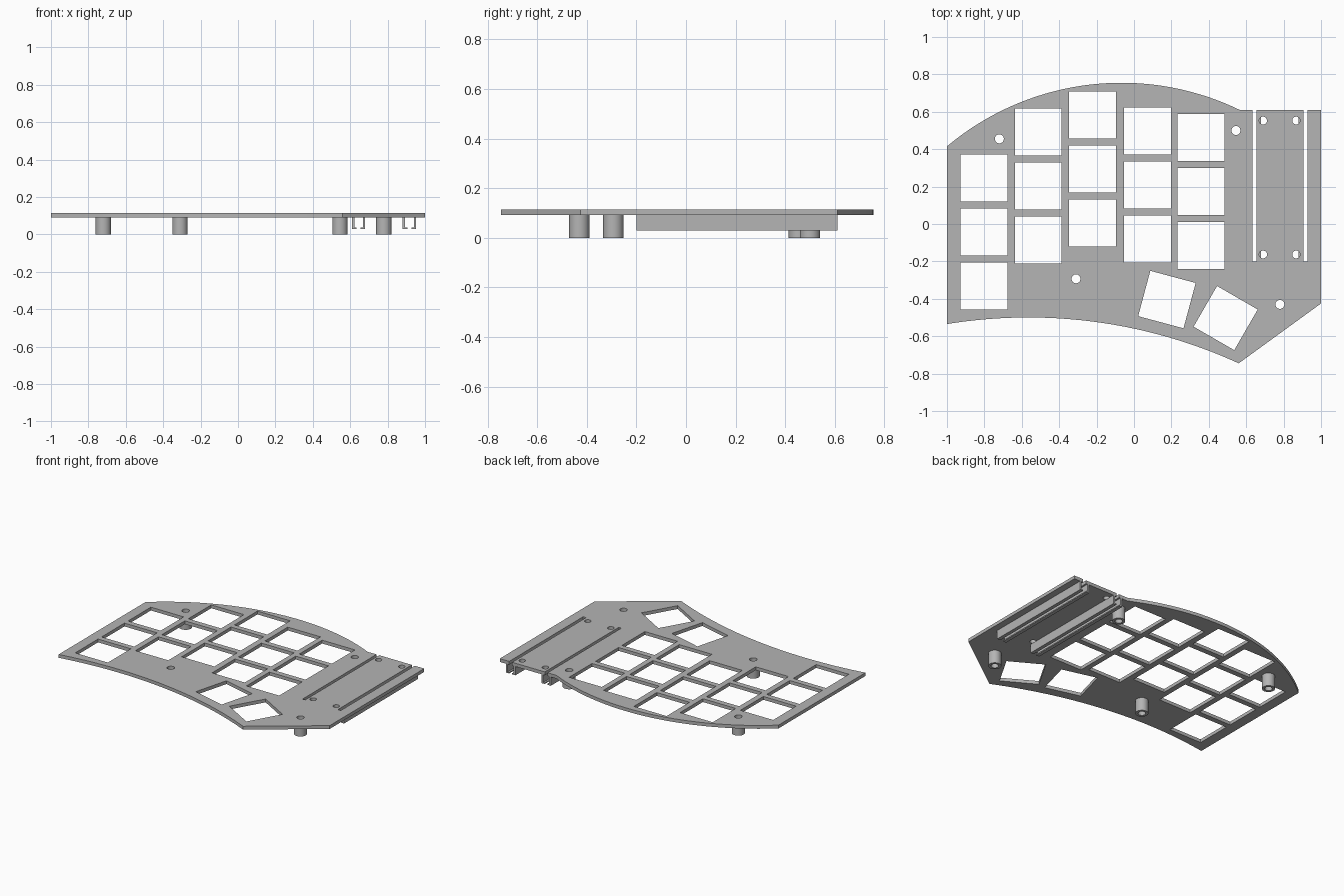
import bpy, bmesh
from math import sin, cos, pi, radians, atan2
from mathutils import Vector, Matrix

cube = bpy.data.objects.get("Cube")
if cube:
    bpy.data.objects.remove(cube)

grey = bpy.data.materials.new("plain grey")
grey.use_nodes = True
grey.diffuse_color = (0.46, 0.46, 0.46, 1)
grey.node_tree.nodes["Principled BSDF"].inputs["Base Color"].default_value = grey.diffuse_color


def circle(x, y, r, n=32):
    return [(x + r * cos(2 * pi * i / n), y + r * sin(2 * pi * i / n)) for i in range(n)]


def square(x, y, size, degrees=0):
    turn, h = Matrix.Rotation(radians(degrees), 2), size / 2
    return [tuple(Vector((x, y)) + turn @ Vector(c)) for c in ((-h, -h), (h, -h), (h, h), (-h, h))]


def arc(a, b, c, n=40):
    """Points on the circular arc from a through b to c."""
    (ax, ay), (bx, by), (cx, cy) = a, b, c
    d = 2 * (ax * (by - cy) + bx * (cy - ay) + cx * (ay - by))
    sa, sb, sc = ax * ax + ay * ay, bx * bx + by * by, cx * cx + cy * cy
    ox = (sa * (by - cy) + sb * (cy - ay) + sc * (ay - by)) / d
    oy = (sa * (cx - bx) + sb * (ax - cx) + sc * (bx - ax)) / d
    r = Vector((ax - ox, ay - oy)).length
    t0, t1 = atan2(ay - oy, ax - ox), atan2(cy - oy, cx - ox)
    steps = [t0 + (t1 - t0) * i / n for i in range(n + 1)]
    return [(ox + r * cos(t), oy + r * sin(t)) for t in steps]


def prism(name, loops, z0, z1, matrix=None):
    """Extrude an outline (first loop) with holes (other loops)."""
    curve = bpy.data.curves.new(name, "CURVE")
    curve.dimensions = "2D"
    curve.fill_mode = "BOTH"
    curve.extrude = (z1 - z0) / 2
    for loop in loops:
        spline = curve.splines.new("POLY")
        spline.points.add(len(loop) - 1)
        for point, (x, y) in zip(spline.points, loop):
            point.co = (x, y, 0, 1)
        spline.use_cyclic_u = True
    temp = bpy.data.objects.new(name + " outline", curve)
    bpy.context.collection.objects.link(temp)
    bpy.context.view_layer.update()
    mesh = bpy.data.meshes.new_from_object(temp.evaluated_get(bpy.context.evaluated_depsgraph_get()))
    bpy.data.objects.remove(temp)
    bm = bmesh.new()
    bm.from_mesh(mesh)
    bmesh.ops.translate(bm, verts=bm.verts, vec=(0, 0, (z0 + z1) / 2))
    if matrix:
        bmesh.ops.transform(bm, matrix=matrix, verts=bm.verts)
    bmesh.ops.remove_doubles(bm, verts=bm.verts, dist=0.0001)
    bmesh.ops.recalc_face_normals(bm, faces=bm.faces)
    bm.to_mesh(mesh)
    bm.free()
    mesh.materials.clear()
    mesh.materials.append(grey)
    obj = bpy.data.objects.new(name, mesh)
    bpy.context.collection.objects.link(obj)
    bpy.ops.object.select_all(action="DESELECT")
    obj.select_set(True)
    bpy.context.view_layer.objects.active = obj
    bpy.ops.object.shade_smooth_by_angle(angle=radians(30))
    return obj


PLATE_BOTTOM, PLATE_TOP = 0.091, 0.114
RAIL_FRONT, RAIL_BACK, RAIL_BOTTOM = -0.2, 0.61, 0.03
slots = [(0.634, 0.655), (0.905, 0.928)]

# Plate outline: curved back, two slots open at the back, angled corner, curved front
outline = arc((-1, 0.415), (-0.07, 0.755), (0.565, RAIL_BACK))
for x0, x1 in slots:
    outline += [(x0, RAIL_BACK), (x0, RAIL_FRONT), (x1, RAIL_FRONT), (x1, RAIL_BACK)]
outline += [(1, RAIL_BACK), (1, -0.425)]
outline += arc((0.56, -0.745), (-0.1, -0.54), (-1, -0.535))

# Key openings: five staggered columns of three, and two turned thumb keys
KEY, PITCH = 0.251, 0.289
columns = [(-0.803, 0.247), (-0.512, 0.492), (-0.222, 0.583), (0.071, 0.497), (0.359, 0.462)]
holes = [square(x, y - PITCH * row, KEY) for x, y in columns for row in range(3)]
holes += [square(0.176, -0.404, KEY, -15), square(0.49, -0.503, KEY, -30)]

# Screw holes over the posts and between the rails
posts = [(-0.72, 0.455), (-0.31, -0.293), (0.545, 0.5), (0.78, -0.43)]
holes += [circle(x, y, 0.024) for x, y in posts]
holes += [circle(x, y, 0.021) for x in (0.69, 0.867) for y in (0.553, -0.163)]
prism("key_plate", [outline] + holes, PLATE_BOTTOM, PLATE_TOP)

# Hollow standoff posts
for i, (x, y) in enumerate(posts):
    prism(f"post_{i + 1}", [circle(x, y, 0.041), circle(x, y, 0.024)], 0, PLATE_BOTTOM)

# Hooked rails below each slot, their feet pointing at one another
upright = Matrix.Rotation(pi / 2, 4, "X")
WALL, FOOT, LIP = 0.013, 0.025, 0.008
for i, (x0, x1) in enumerate(slots):
    for side, edge, sign in (("right", x0, -1), ("left", x1, 1)):
        outer, inner = edge + sign * FOOT, edge + sign * (FOOT - WALL)
        hook = [(outer, PLATE_BOTTOM), (outer, RAIL_BOTTOM), (edge, RAIL_BOTTOM),
                (edge, RAIL_BOTTOM + LIP), (inner, RAIL_BOTTOM + LIP), (inner, PLATE_BOTTOM)]
        prism(f"rail_{i + 1}_{side}", [hook], -RAIL_BACK, -RAIL_FRONT, upright)
